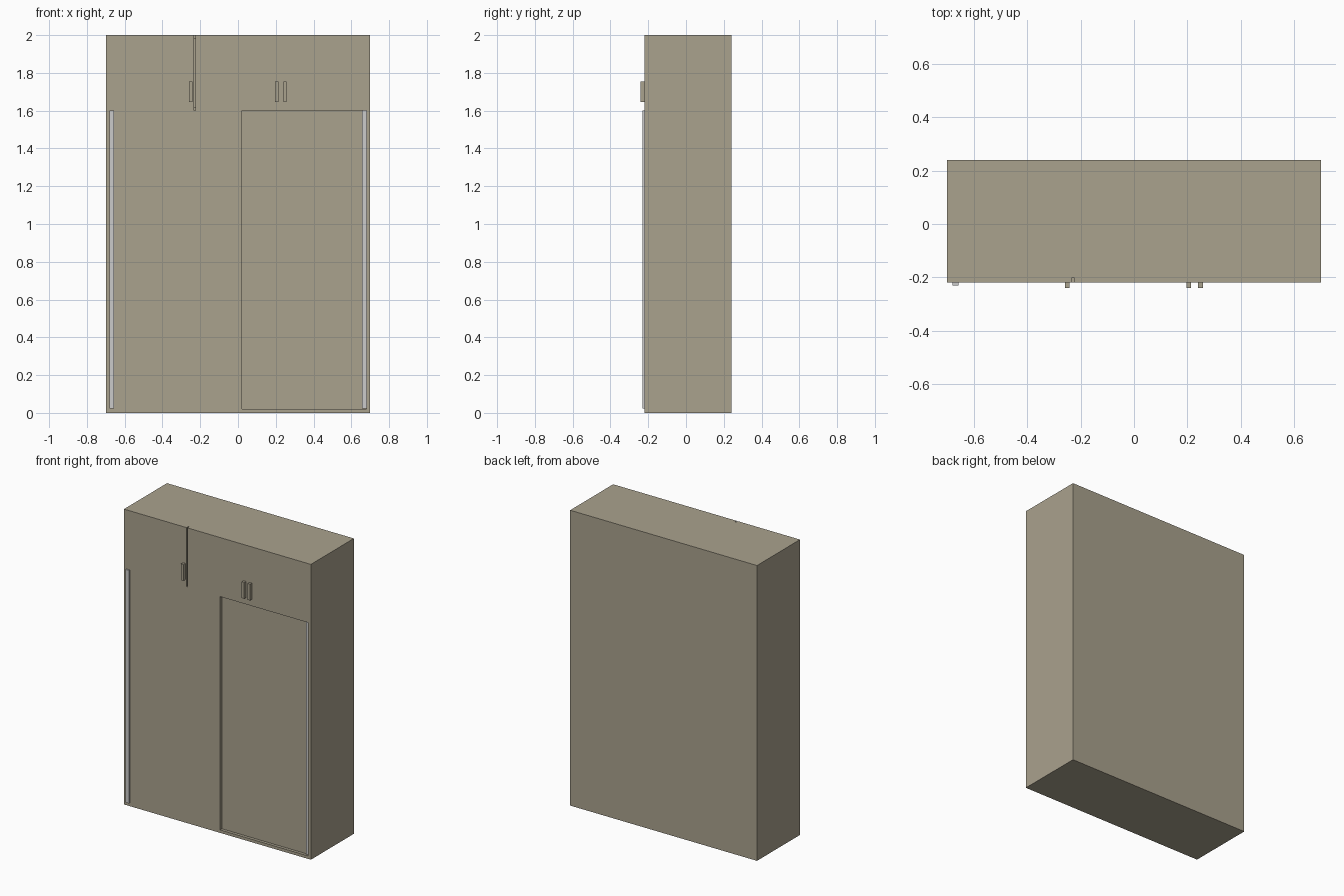
import bpy, bmesh
from mathutils import Vector

if "Cube" in bpy.data.objects:
    bpy.data.objects.remove(bpy.data.objects["Cube"])

wood = bpy.data.materials.new("wood_tone")
wood.diffuse_color = (0.40, 0.36, 0.27, 1)
wood.use_nodes = True
wood.node_tree.nodes["Principled BSDF"].inputs["Base Color"].default_value = wood.diffuse_color


def box(name, x, y, z, mat=wood):
    """Box spanning the given (min, max) ranges."""
    lo, hi = Vector((x[0], y[0], z[0])), Vector((x[1], y[1], z[1]))
    bm = bmesh.new()
    bmesh.ops.create_cube(bm, size=1)
    bmesh.ops.scale(bm, vec=hi - lo, verts=bm.verts)
    bmesh.ops.translate(bm, vec=(lo + hi) / 2, verts=bm.verts)
    mesh = bpy.data.meshes.new(name)
    bm.to_mesh(mesh)
    bm.free()
    obj = bpy.data.objects.new(name, mesh)
    bpy.context.collection.objects.link(obj)
    if mat:
        mesh.materials.append(mat)
    return obj


W, F, B, H, T = 0.70, -0.22, 0.24, 2.0, 0.02   # half width, front, back, height, board
IN, SPLIT = W - T, 1.60

# Carcass boards
box("left_side_panel", (-W, -IN), (F, B - T), (0, H))
box("right_side_panel", (IN, W), (F, B - T), (0, H))
box("back_panel", (-W, W), (B - T, B), (0, H))
box("base_panel", (-IN, IN), (F, B - T), (0, T))
box("top_panel", (-IN, IN), (F + T, B - T), (H - T, H))
box("middle_shelf", (-IN, IN), (F + T, B - T), (SPLIT, SPLIT + T))

# Upper cupboard doors, with a thin gap beside the first
for i, x in enumerate([(-IN, -0.232), (-0.225, 0.227), (0.227, IN)]):
    box(f"upper_door_{i + 1}", x, (F, F + T), (SPLIT, H))

# Upper door handles
for i, x in enumerate([-0.25, 0.205, 0.249]):
    box(f"upper_handle_{i + 1}", (x - 0.009, x + 0.009), (F - 0.02, F), (1.645, 1.755))

# Sliding doors: the right one runs behind the left one
box("left_sliding_door", (-IN, 0.02), (F, F + T), (T, SPLIT))
box("right_sliding_door", (0, IN), (F + T, F + 2 * T), (T, SPLIT))

# Full-height grip strips on the sliding doors
box("left_grip_strip", (-IN, -IN + 0.023), (F - 0.01, F), (T + 0.002, SPLIT), None)
box("right_grip_strip", (IN - 0.023, IN), (F + T - 0.01, F + T), (T + 0.002, SPLIT), None)
